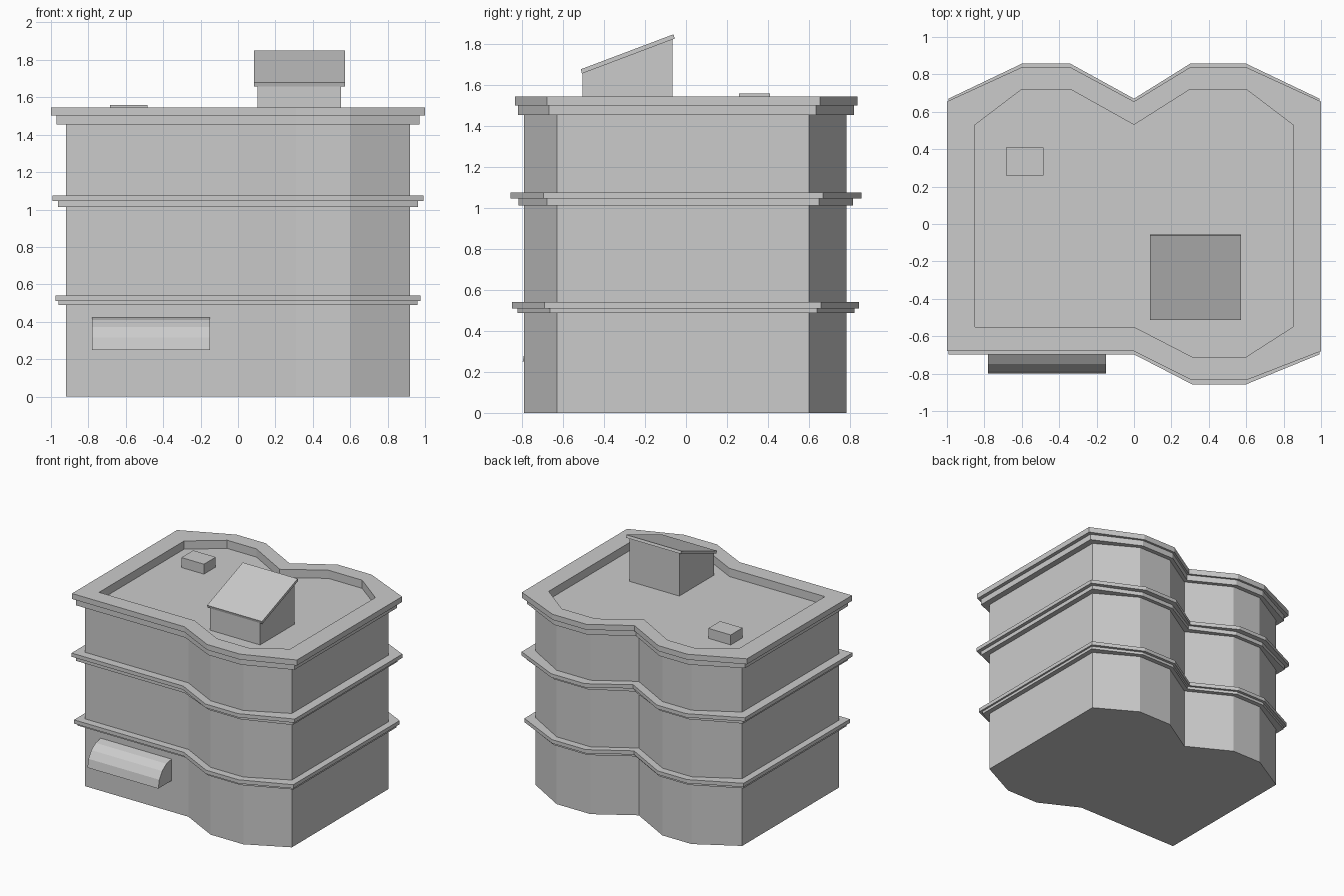
import bpy, bmesh
from math import sin, cos, pi

if "Cube" in bpy.data.objects:
    bpy.data.objects.remove(bpy.data.objects["Cube"])


def outline(hx, front, front_bay, back, back_bay):
    # Plan of the building: one bay at the front, two at the back
    return [(-hx, front), (0, front), (0.31, front_bay), (0.6, front_bay),
            (hx, front), (hx, back), (0.6, back_bay), (0.3, back_bay),
            (0, back), (-0.34, back_bay), (-0.6, back_bay), (-hx, back)]


def finish(name, bm):
    bmesh.ops.recalc_face_normals(bm, faces=bm.faces)
    mesh = bpy.data.meshes.new(name)
    bm.to_mesh(mesh)
    bm.free()
    obj = bpy.data.objects.new(name, mesh)
    bpy.context.collection.objects.link(obj)
    return obj


def extrude(name, pts, offset):
    # Closed 3D polygon swept along an offset
    bm = bmesh.new()
    face = bm.faces.new([bm.verts.new(p) for p in pts])
    geo = bmesh.ops.extrude_face_region(bm, geom=[face], use_keep_orig=True)["geom"]
    bmesh.ops.translate(bm, vec=offset,
                        verts=[v for v in geo if isinstance(v, bmesh.types.BMVert)])
    return finish(name, bm)


def slab(name, plan, z0, z1):
    return extrude(name, [(x, y, z0) for x, y in plan], (0, 0, z1 - z0))


def side_profile(name, yz, x0, x1):
    return extrude(name, [(x0, y, z) for y, z in yz], (x1 - x0, 0, 0))


ROOF = 1.48

# Walls up to the roof deck
slab("walls", outline(0.92, -0.63, -0.79, 0.6, 0.785), 0, ROOF)

# Two stepped cornices between the floors
slab("lower_cornice_base", outline(0.96, -0.665, -0.824, 0.64, 0.822), 0.489, 0.511)
slab("lower_cornice_top", outline(0.975, -0.69, -0.849, 0.66, 0.844), 0.511, 0.541)
slab("middle_cornice_base", outline(0.963, -0.68, -0.817, 0.65, 0.815), 1.014, 1.046)
slab("middle_cornice_top", outline(0.992, -0.697, -0.857, 0.67, 0.857), 1.046, 1.076)


# Hollow parapet rings, stepped like the cornices
def ring(name, outer, inner, z0, z1):
    bm = bmesh.new()
    loops = [[bm.verts.new((x, y, z)) for x, y in plan]
             for plan, z in ((outer, z0), (outer, z1), (inner, z1), (inner, z0))]
    n = len(outer)
    for k in range(4):
        a, b = loops[k], loops[(k + 1) % 4]
        for i in range(n):
            j = (i + 1) % n
            bm.faces.new((a[i], a[j], b[j], b[i]))
    return finish(name, bm)


inner = outline(0.85, -0.55, -0.71, 0.53, 0.72)
ring("parapet_base", outline(0.97, -0.67, -0.82, 0.635, 0.82), inner, 1.455, 1.502)
ring("parapet_top", outline(1.0, -0.68, -0.835, 0.655, 0.838), inner, 1.502, 1.546)

# Stair house with sloping roof
side_profile("stair_house", [(-0.505, ROOF), (-0.065, ROOF), (-0.065, 1.825),
                             (-0.505, 1.665)], 0.105, 0.55)
side_profile("stair_house_roof", [(-0.508, 1.657), (-0.055, 1.828), (-0.061, 1.849),
                                  (-0.514, 1.678)], 0.085, 0.573)

# Roof vent
side_profile("roof_vent", [(0.26, ROOF), (0.41, ROOF), (0.41, 1.56), (0.26, 1.56)],
             -0.685, -0.485)

# Quarter-round awning over the entrance
arc = [(-0.63 - 0.168 * cos(t * pi / 8), 0.25 + 0.173 * sin(t * pi / 8)) for t in range(5)]
side_profile("awning", arc + [(-0.63, 0.25)], -0.78, -0.15)
